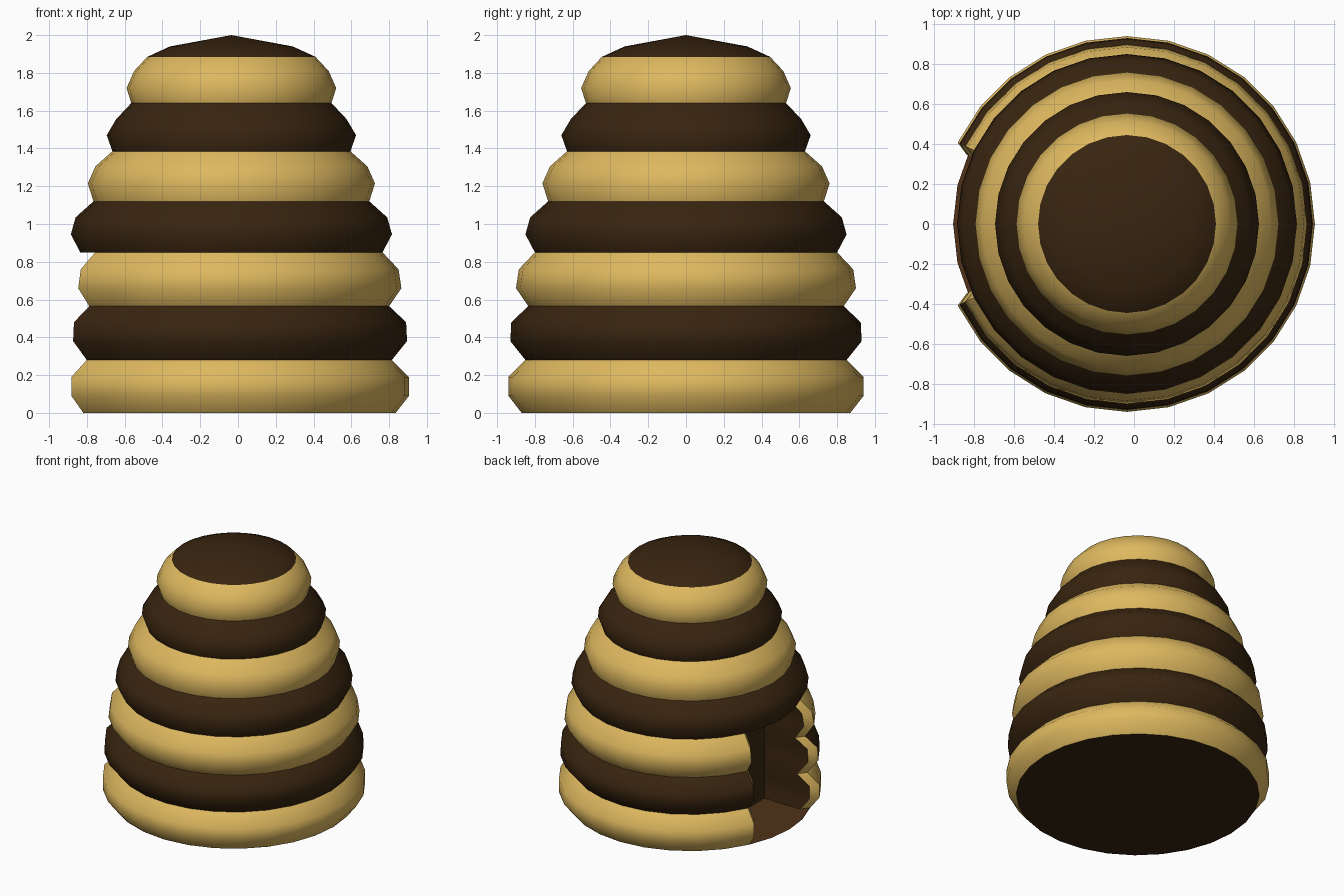
import bpy, math

if "Cube" in bpy.data.objects:
    bpy.data.objects.remove(bpy.data.objects["Cube"])

SEG = 28                 # sides of the hive
CX = -0.035              # hive axis
DOOR = range(12, 16)     # columns left open, facing -x
DOOR_ROWS = 9            # three lowest rings are open
BACK_X, BACK_Y = -0.46, 0.32

# Three profile rows per ring: (radius, height)
PROFILE = [(.87, 0), (.94, .09), (.94, .19),
           (.85, .28), (.93, .38), (.925, .48),
           (.835, .565), (.90, .66), (.885, .76),
           (.80, .85), (.85, .945), (.825, 1.035),
           (.73, 1.12), (.76, 1.215), (.72, 1.305),
           (.63, 1.385), (.66, 1.47), (.61, 1.555),
           (.53, 1.64), (.555, 1.72), (.515, 1.81),
           (.445, 1.885), (.325, 1.94)]


def material(name, rgb):
    m = bpy.data.materials.new(name)
    m.diffuse_color = (*rgb, 1)
    m.use_nodes = True
    m.node_tree.nodes["Principled BSDF"].inputs["Base Color"].default_value = m.diffuse_color
    return m


straw = material("straw_yellow", (.73, .48, .115))
dark = material("dark_brown", (.040, .018, .005))
brown = material("inner_brown", (.080, .031, .009))


def add_object(name, verts, faces, mats, idx=None, smooth=None):
    me = bpy.data.meshes.new(name)
    me.from_pydata(verts, [], faces)
    for m in mats:
        me.materials.append(m)
    if idx:
        for p, i in zip(me.polygons, idx):
            p.material_index = i
    ob = bpy.data.objects.new(name, me)
    bpy.context.collection.objects.link(ob)
    if smooth:
        bpy.ops.object.select_all(action='DESELECT')
        ob.select_set(True)
        bpy.context.view_layer.objects.active = ob
        bpy.ops.object.shade_smooth_by_angle(angle=math.radians(smooth))
    return ob


def ring_point(r, z, j):
    a = 2 * math.pi * j / SEG
    return (CX + r * math.cos(a), r * math.sin(a), z)


# Striped shell, with door faces left out, cap and underside
verts = [ring_point(r, z, j) for r, z in PROFILE for j in range(SEG)]
verts.append((CX, 0, 2.0))
faces, idx = [], []
rows = len(PROFILE)
for i in range(rows):
    for j in range(SEG):
        if i < DOOR_ROWS and j in DOOR:
            continue
        k = (j + 1) % SEG
        if i < rows - 1:
            faces.append((i * SEG + j, i * SEG + k, (i + 1) * SEG + k, (i + 1) * SEG + j))
        else:
            faces.append((i * SEG + j, i * SEG + k, len(verts) - 1))
        idx.append((i // 3) % 2)
faces.append(tuple(reversed(range(SEG))))
idx.append(1)
add_object("hive_shell", verts, faces, [straw, dark], idx, 52)

# Door rim (shell thickness) and cavity side walls, mirrored in y
door_profile = PROFILE[:DOOR_ROWS + 1]
for side, name, col in ((1, "back", 12), (-1, "front", 16)):
    outer = [ring_point(r, z, col) for r, z in door_profile]
    inner = [(x + .045, y - side * .062, z) for x, y, z in outer]
    deep = [(BACK_X, side * BACK_Y, z) for _, z in door_profile]

    def strip(part, a, b, mat):
        n = len(a)
        quads = [(i, i + 1, n + i + 1, n + i) for i in range(n - 1)]
        if side > 0:
            quads = [q[::-1] for q in quads]
        add_object(part, a + b, quads, [mat], smooth=30)

    strip("door_rim_" + name, outer, inner, straw)
    strip("door_wall_" + name, inner, deep, dark)

# Cavity back wall
top = PROFILE[DOOR_ROWS][1]
add_object("door_back_wall",
           [(BACK_X, BACK_Y, 0), (BACK_X, -BACK_Y, 0),
            (BACK_X, -BACK_Y, top), (BACK_X, BACK_Y, top)],
           [(0, 1, 2, 3)], [dark])


# Cavity floor and ceiling
def slab(name, r, z, mat, up):
    pts = [ring_point(r, z, j) for j in range(12, 17)]
    pts += [(BACK_X, -BACK_Y, z), (BACK_X, BACK_Y, z)]
    order = list(range(len(pts)))
    add_object(name, pts, [order if up else order[::-1]], [mat])


slab("door_floor", .87, .004, brown, True)
slab("door_ceiling", .80, top, dark, False)
